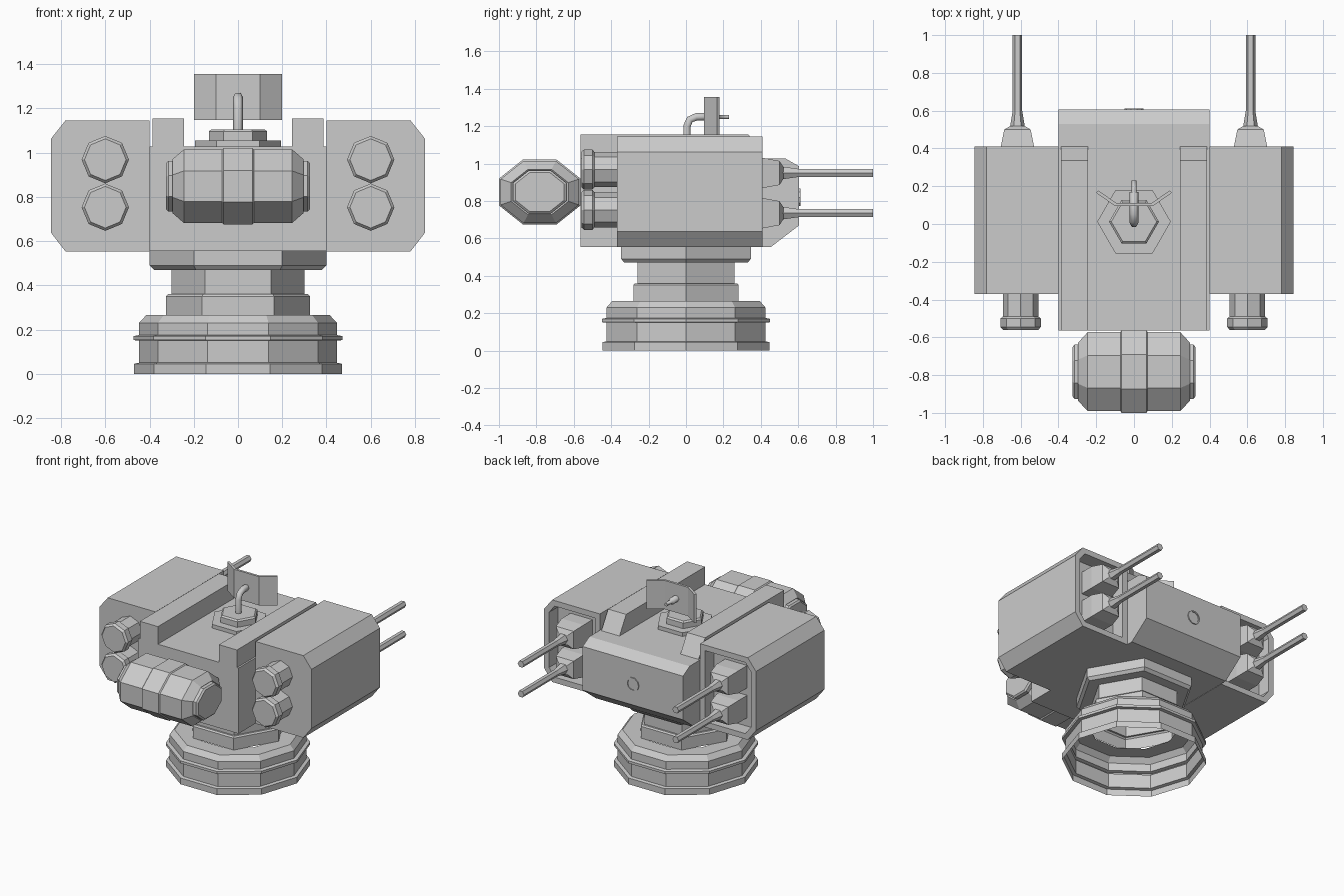
import bpy, bmesh
from math import cos, sin, pi, radians
from mathutils import Matrix, Vector

if "Cube" in bpy.data.objects:
    bpy.data.objects.remove(bpy.data.objects["Cube"])

UP = Matrix.Identity(4)
BACK = Matrix.Rotation(radians(-90), 4, 'X')
FRONT = Matrix.Rotation(radians(90), 4, 'X')
SIDE = Matrix.Rotation(radians(90), 4, 'Y')


def finish(name, bm, mirror=False):
    bmesh.ops.recalc_face_normals(bm, faces=bm.faces)
    me = bpy.data.meshes.new(name)
    bm.to_mesh(me)
    bm.free()
    ob = bpy.data.objects.new(name, me)
    bpy.context.collection.objects.link(ob)
    if mirror:
        ob.modifiers.new("Mirror", 'MIRROR').use_mirror_merge = False
    return ob


def lathe(name, n, profile, loc=(0, 0, 0), rot=UP, scale=(1, 1), turn=0,
          caps=(True, True), mirror=False):
    """Turn (radius, height) points into an n-sided body."""
    bm = bmesh.new()
    m = Matrix.Translation(loc) @ rot
    rings = []
    for r, h in profile:
        rings.append([bm.verts.new(m @ Vector((
            r * scale[0] * cos(turn + 2 * pi * i / n),
            r * scale[1] * sin(turn + 2 * pi * i / n), h))) for i in range(n)])
    for a, b in zip(rings, rings[1:]):
        for i in range(n):
            j = (i + 1) % n
            bm.faces.new((a[i], a[j], b[j], b[i]))
    if caps[0]:
        bm.faces.new(rings[0])
    if caps[1]:
        bm.faces.new(rings[-1])
    return finish(name, bm, mirror)


def extrude(name, pts, a, b, axis, mirror=False, recess=None):
    """Extrude a 2D outline from a to b along x, y or z; recess = (rim, depth) at end b."""
    place = {'x': lambda p, t: (t, p[0], p[1]),
             'y': lambda p, t: (p[0], t, p[1]),
             'z': lambda p, t: (p[0], p[1], t)}[axis]
    bm = bmesh.new()
    lo = [bm.verts.new(place(p, a)) for p in pts]
    hi = [bm.verts.new(place(p, b)) for p in pts]
    bm.faces.new(lo)
    end = bm.faces.new(hi)
    for i in range(len(pts)):
        j = (i + 1) % len(pts)
        bm.faces.new((lo[i], lo[j], hi[j], hi[i]))
    bmesh.ops.recalc_face_normals(bm, faces=bm.faces)
    if recess:
        bmesh.ops.inset_region(bm, faces=[end], thickness=recess[0], use_even_offset=True)
        bmesh.ops.inset_region(bm, faces=[end], thickness=0.0005, depth=-recess[1])
    return finish(name, bm, mirror)


# Hollow base and pedestal
lathe("base", 10, [(.47, 0), (.47, .045), (.447, .05), (.447, .15), (.472, .152), (.472, .17),
                   (.447, .175), (.447, .23), (.415, .265), (.30, .265)], caps=(False, False))
lathe("pedestal", 6, [(.325, .265), (.325, .35), (.315, .36), (.30, .36), (.30, .47), (.38, .47),
                      (.40, .49), (.40, .555)], caps=(False, False))

# Central housing with rails on top
extrude("housing", [(-.565, .555), (.455, .555), (.605, .67), (.605, .985), (.53, 1.028),
                    (-.565, 1.028)], -.4, .4, 'x')
extrude("top_rail", [(-.565, 1.02), (.415, 1.02), (.335, 1.155), (-.565, 1.155)],
        .243, .387, 'x', mirror=True)
lathe("rear_port", 10, [(.05, .60), (.05, .612), (.04, .612), (.04, .606)],
      loc=(0, 0, .82), rot=BACK)

# Side weapon boxes, open at the back
extrude("side_box", [(.4, .553), (.78, .553), (.845, .637), (.845, 1.063), (.78, 1.145), (.4, 1.145)],
        -.37, .41, 'y', mirror=True, recess=(.04, .1))

# Paired guns and front tubes
for k, (gun_z, tube_z) in enumerate([(.735, .753), (.95, .968)]):
    lathe(f"gun_mount_{k}", 4, [(.088, .30), (.088, .41), (.07, .50), (.036, .52)],
          loc=(.617, 0, gun_z), rot=BACK, turn=pi / 4, scale=(2 ** .5, 1.3), mirror=True)
    lathe(f"gun_barrel_{k}", 6, [(.04, .51), (.025, .60), (.025, 1.0)],
          loc=(.617, 0, gun_z), rot=BACK, mirror=True)
    lathe(f"front_tube_{k}", 8, [(.094, .36), (.094, .49), (.107, .50), (.107, .545), (.094, .56)],
          loc=(.6, 0, tube_z), rot=FRONT, mirror=True)

# Front sensor drum lying across
half = [(1.0, .065), (.96, .072), (.96, .245), (.70, .297), (.66, .29), (.66, .315), (.60, .325)]
drum = [(r, -x) for r, x in reversed(half)] + half
k = 1 / cos(pi / 8)
lathe("sensor_drum", 8, drum, loc=(0, -.782, .848), rot=SIDE, scale=(.173 * k, .218 * k), turn=pi / 8)

# Antenna: hexagonal foot, bent mast, folded dish
lathe("antenna_foot", 6, [(.195, 1.02), (.195, 1.055), (.132, 1.055), (.132, 1.095), (.12, 1.105)],
      loc=(0, .012, 0))
curve = bpy.data.curves.new("antenna_mast", 'CURVE')
curve.dimensions = '3D'
curve.bevel_depth = .023
curve.bevel_resolution = 1
curve.use_fill_caps = True
spline = curve.splines.new('POLY')
path = [(.005, 1.09, 1), (.005, 1.20, 1), (.02, 1.235, 1), (.055, 1.25, 1), (.17, 1.25, 1),
        (.171, 1.25, .55), (.23, 1.25, .55)]
spline.points.add(len(path) - 1)
for p, (y, z, r) in zip(spline.points, path):
    p.co = (0, y, z, 1)
    p.radius = r
bpy.context.collection.objects.link(bpy.data.objects.new("antenna_mast", curve))
extrude("antenna_dish", [(-.2, .165), (-.1, .095), (.1, .095), (.2, .165),
                         (.19, .178), (.095, .112), (-.095, .112), (-.19, .178)],
        1.148, 1.355, 'z')
